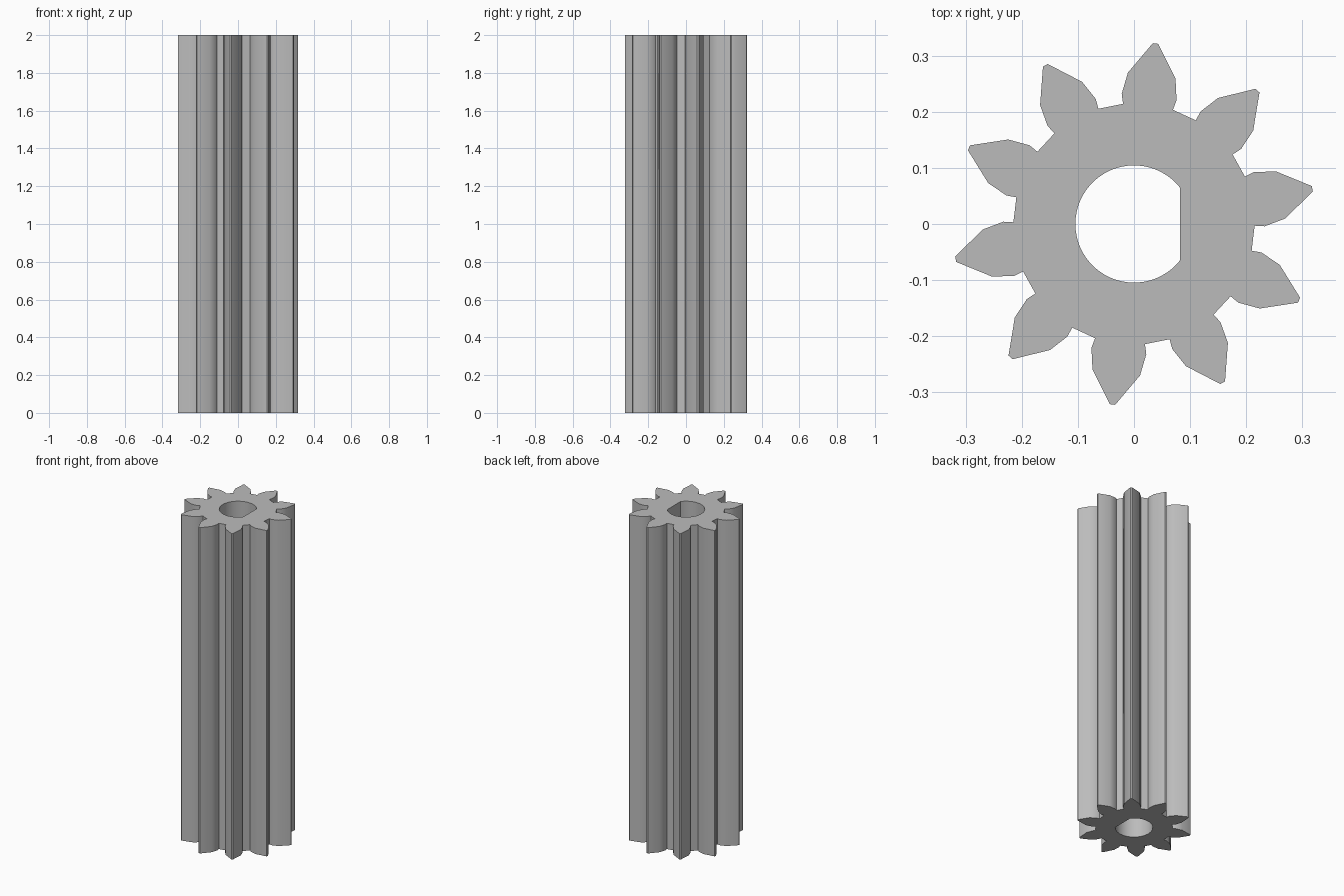
import bpy, bmesh
from math import radians, cos, sin, acos, pi

cube = bpy.data.objects.get("Cube")
if cube:
    bpy.data.objects.remove(cube, do_unlink=True)

TEETH = 10
HEIGHT = 2.0
TILT = 11.2          # angle of the first tooth, degrees
BORE, FLAT = 0.1045, 0.082
# Half of a tooth: radius and angle from the tooth centre line
HALF_TOOTH = [(0.215, 12.0), (0.233, 12.2), (0.270, 9.1), (0.324, 0.85)]


def polar(r, a):
    return (r * cos(a), r * sin(a))


# Toothed outline
tooth = [(r, -a) for r, a in HALF_TOOTH] + HALF_TOOTH[::-1]
outline = [polar(r, radians(TILT + a + i * 360 / TEETH))
           for i in range(TEETH) for r, a in tooth]

# D-shaped bore: an arc closed by a flat on the +x side
half = acos(FLAT / BORE)
STEPS = 48
bore = [polar(BORE, half + (2 * pi - 2 * half) * i / STEPS) for i in range(STEPS + 1)]

# Fill between the two loops and extrude upwards
bm = bmesh.new()
edges = []
for loop in (outline, bore):
    verts = [bm.verts.new((x, y, 0)) for x, y in loop]
    edges += [bm.edges.new((v, verts[i - 1])) for i, v in enumerate(verts)]
bmesh.ops.triangle_fill(bm, edges=edges, use_beauty=True)
top = bmesh.ops.extrude_face_region(bm, geom=bm.faces[:], use_keep_orig=True)
bmesh.ops.translate(bm, vec=(0, 0, HEIGHT),
                    verts=[g for g in top["geom"] if isinstance(g, bmesh.types.BMVert)])
bmesh.ops.recalc_face_normals(bm, faces=bm.faces[:])

mesh = bpy.data.meshes.new("pinion_gear")
bm.to_mesh(mesh)
bm.free()
gear = bpy.data.objects.new("pinion_gear", mesh)
bpy.context.collection.objects.link(gear)

# Plain grey
grey = bpy.data.materials.new("plain_grey")
grey.use_nodes = True
colour = (0.5, 0.5, 0.5, 1)
grey.diffuse_color = colour
grey.node_tree.nodes["Principled BSDF"].inputs["Base Color"].default_value = colour
mesh.materials.append(grey)

# Smooth bore, crisp tooth edges
bpy.ops.object.select_all(action="DESELECT")
gear.select_set(True)
bpy.context.view_layer.objects.active = gear
bpy.ops.object.shade_smooth_by_angle(angle=radians(30))
